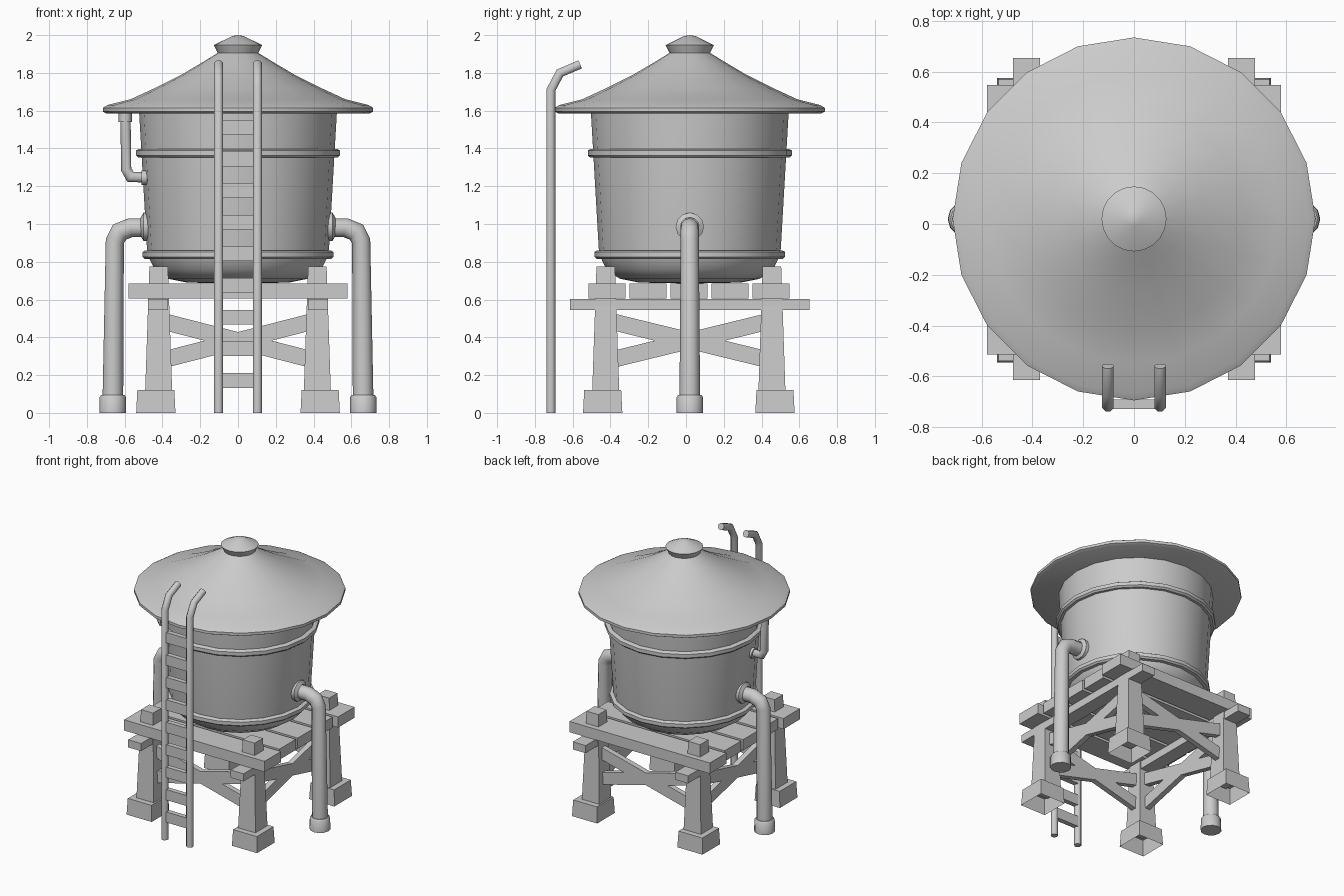
import bpy, bmesh, math
from mathutils import Vector, Matrix

if "Cube" in bpy.data.objects:
    bpy.data.objects.remove(bpy.data.objects["Cube"])

CY = 0.02  # the tower is centred slightly behind the origin


def finish(name, bm, angle=None):
    bmesh.ops.recalc_face_normals(bm, faces=bm.faces)
    me = bpy.data.meshes.new(name)
    bm.to_mesh(me)
    bm.free()
    ob = bpy.data.objects.new(name, me)
    bpy.context.collection.objects.link(ob)
    if angle:
        bpy.ops.object.select_all(action='DESELECT')
        bpy.context.view_layer.objects.active = ob
        ob.select_set(True)
        bpy.ops.object.shade_smooth_by_angle(angle=math.radians(angle))
    return ob


def lathe(name, profile, n=20, angle=40, loc=(0, CY, 0)):
    """Revolve (radius, z) points; zero radius closes at a pole."""
    bm = bmesh.new()
    rings = []
    for r, z in profile:
        k = 1 if r == 0 else n
        rings.append([bm.verts.new(Vector(loc) + Vector((
            r * math.cos(i * math.tau / n), r * math.sin(i * math.tau / n), z)))
            for i in range(k)])
    for a, b in zip(rings, rings[1:]):
        for i in range(n):
            j = (i + 1) % n
            face = [a[i % len(a)], a[j % len(a)], b[j % len(b)], b[i % len(b)]]
            bm.faces.new(list(dict.fromkeys(face)))
    return finish(name, bm, angle)


def tube(name, path, radii, n=12, spin=0.0):
    """Sweep a round section along a planar path with mitred bends."""
    pts = [Vector(p) for p in path]
    dirs = [(b - a).normalized() for a, b in zip(pts, pts[1:])]
    plane = dirs[0].cross(dirs[-1]).normalized()
    bm = bmesh.new()
    rings = []
    for i, p in enumerate(pts):
        d0, d1 = dirs[max(i - 1, 0)], dirs[min(i, len(dirs) - 1)]
        t = (d0 + d1).normalized()
        side = plane.cross(t) / max(t.dot(d1), 0.5)
        rings.append([bm.verts.new(p + radii[i] * (
            math.cos(k * math.tau / n + spin) * side
            + math.sin(k * math.tau / n + spin) * plane)) for k in range(n)])
    for a, b in zip(rings, rings[1:]):
        for k in range(n):
            bm.faces.new((a[k], a[(k + 1) % n], b[(k + 1) % n], b[k]))
    bm.faces.new(rings[0])
    bm.faces.new(rings[-1])
    return finish(name, bm, 50)


def box(name, lo, hi):
    bm = bmesh.new()
    lo, hi = Vector(lo), Vector(hi)
    bmesh.ops.create_cube(bm, size=1, matrix=Matrix.Translation((lo + hi) / 2)
                          @ Matrix.Diagonal((*(hi - lo), 1)))
    return finish(name, bm)


def bar(name, a, b, height, thick):
    """Flat board running from a to b, standing on edge."""
    a, b = Vector(a), Vector(b)
    x = (b - a).normalized()
    y = Vector((0, 0, 1)).cross(x).normalized()
    rot = Matrix((x, y, x.cross(y))).transposed().to_4x4()
    bm = bmesh.new()
    bmesh.ops.create_cube(bm, size=1, matrix=Matrix.Translation((a + b) / 2) @ rot
                          @ Matrix.Diagonal(((b - a).length, thick, height, 1)))
    return finish(name, bm)


def post(name, x, y, levels, angle=None, open_bottom=False):
    """Square post from (half width, z) levels."""
    bm = bmesh.new()
    rings = [[bm.verts.new((x + sx * h, y + sy * h, z))
              for sx, sy in ((-1, -1), (1, -1), (1, 1), (-1, 1))] for h, z in levels]
    for a, b in zip(rings, rings[1:]):
        for k in range(4):
            bm.faces.new((a[k], a[(k + 1) % 4], b[(k + 1) % 4], b[k]))
    bm.faces.new(rings[-1])
    if not open_bottom:
        bm.faces.new(rings[0])
    return finish(name, bm, angle)


# Roof with finial cap and thick rim
lathe("roof", [(0, 1.585), (0.695, 1.585), (0.715, 1.595), (0.715, 1.615),
               (0.69, 1.63), (0.57, 1.66), (0.44, 1.72), (0.30, 1.79),
               (0.19, 1.855), (0.10, 1.91)])
lathe("roof_cap", [(0, 1.895), (0.105, 1.90), (0.128, 1.947), (0.03, 1.995), (0, 2.0)])

# Tank with rounded bottom, and its two hoops
lathe("tank", [(0, 0.685), (0.27, 0.69), (0.37, 0.71), (0.44, 0.755), (0.475, 0.83),
               (0.482, 0.87), (0.524, 1.60), (0, 1.60)])
for name, z, r in (("upper_hoop", 1.375, 0.54), ("lower_hoop", 0.838, 0.505)):
    lathe(name, [(r - 0.06, z - 0.023), (r - 0.012, z - 0.023), (r, z - 0.012),
                 (r, z + 0.014), (r - 0.015, z + 0.023), (r - 0.06, z + 0.023)])

# Deck planks and the beams under them
for i in range(5):
    y = CY - 0.004 + (i - 2) * 0.217
    half = 0.58 if i in (0, 4) else 0.55
    box("deck_plank", (-half, y - 0.097, 0.605), (half, y + 0.097, 0.685))
for s in (-1, 1):
    box("deck_beam", (s * 0.423 - 0.053, -0.615, 0.545), (s * 0.423 + 0.053, 0.655, 0.602))

# Four tapered legs on foot blocks
for sx in (-1, 1):
    for sy in (-1, 1):
        x, y = sx * 0.42, CY - 0.005 + sy * 0.44
        post("leg", x, y, [(0.072, 0.1), (0.049, 0.775)], 60)
        post("leg_foot", sx * 0.435, CY - 0.005 + sy * 0.456,
             [(0.104, 0), (0.098, 0.12)], None, True)

# Crossed braces on every side
for s in (-1, 1):
    for lo, hi in ((0.28, 0.485), (0.485, 0.28)):
        y, x = CY - 0.005 + s * 0.44, s * 0.42
        bar("side_to_side_brace", (-0.40, y, lo), (0.40, y, hi), 0.088, 0.04)
        bar("front_to_back_brace", (x, CY - 0.42, lo), (x, CY + 0.42, hi), 0.088, 0.04)

# Large drain pipes with flange and foot on both sides
for s in (-1, 1):
    tube("drain_pipe", [(s * 0.45, CY, 0.98), (s * 0.57, CY, 0.98), (s * 0.627, CY, 0.957),
                        (s * 0.652, CY, 0.91), (s * 0.663, CY, 0.03)],
         [0.05, 0.05, 0.05, 0.048, 0.055])
    flange = lathe("drain_flange", [(0.05, 0.03), (0.075, 0.015), (0.075, -0.04), (0, -0.04)],
                   12, 40, (0, 0, 0))
    flange.matrix_world = (Matrix.Translation((s * 0.485, CY, 0.985))
                           @ Matrix.Rotation(s * math.pi / 2, 4, 'Y'))
    lathe("drain_foot", [(0, 0), (0.071, 0), (0.069, 0.085), (0.06, 0.095), (0, 0.095)],
          12, 40, (s * 0.663, CY, 0))

# Small overflow pipe on the left, under the roof
PY = -0.08
tube("overflow_pipe", [(-0.596, PY, 1.59), (-0.592, PY, 1.29), (-0.57, PY, 1.25),
                       (-0.47, PY, 1.245)], [0.027] * 4, 10)
lathe("overflow_collar", [(0, 1.54), (0.035, 1.54), (0.035, 1.59), (0, 1.59)],
      10, 40, (-0.597, PY, 0))
ring = lathe("overflow_flange", [(0, -0.03), (0.038, -0.03), (0.038, 0.012), (0, 0.012)],
             10, 40, (0, 0, 0))
ring.matrix_world = Matrix.Translation((-0.50, PY, 1.245)) @ Matrix.Rotation(-math.pi / 2, 4, 'Y')

# Ladder with hooked rails
for s in (-1, 1):
    tube("ladder_rail", [(s * 0.103, -0.715, 0), (s * 0.103, -0.715, 1.71),
                         (s * 0.103, -0.667, 1.80), (s * 0.103, -0.56, 1.845)],
         [0.025] * 4, 8, math.pi / 8)
for i in range(9):
    z = 0.172 + i * 0.1675
    box("ladder_rung", (-0.09, -0.728, z - 0.039), (0.09, -0.692, z + 0.039))
